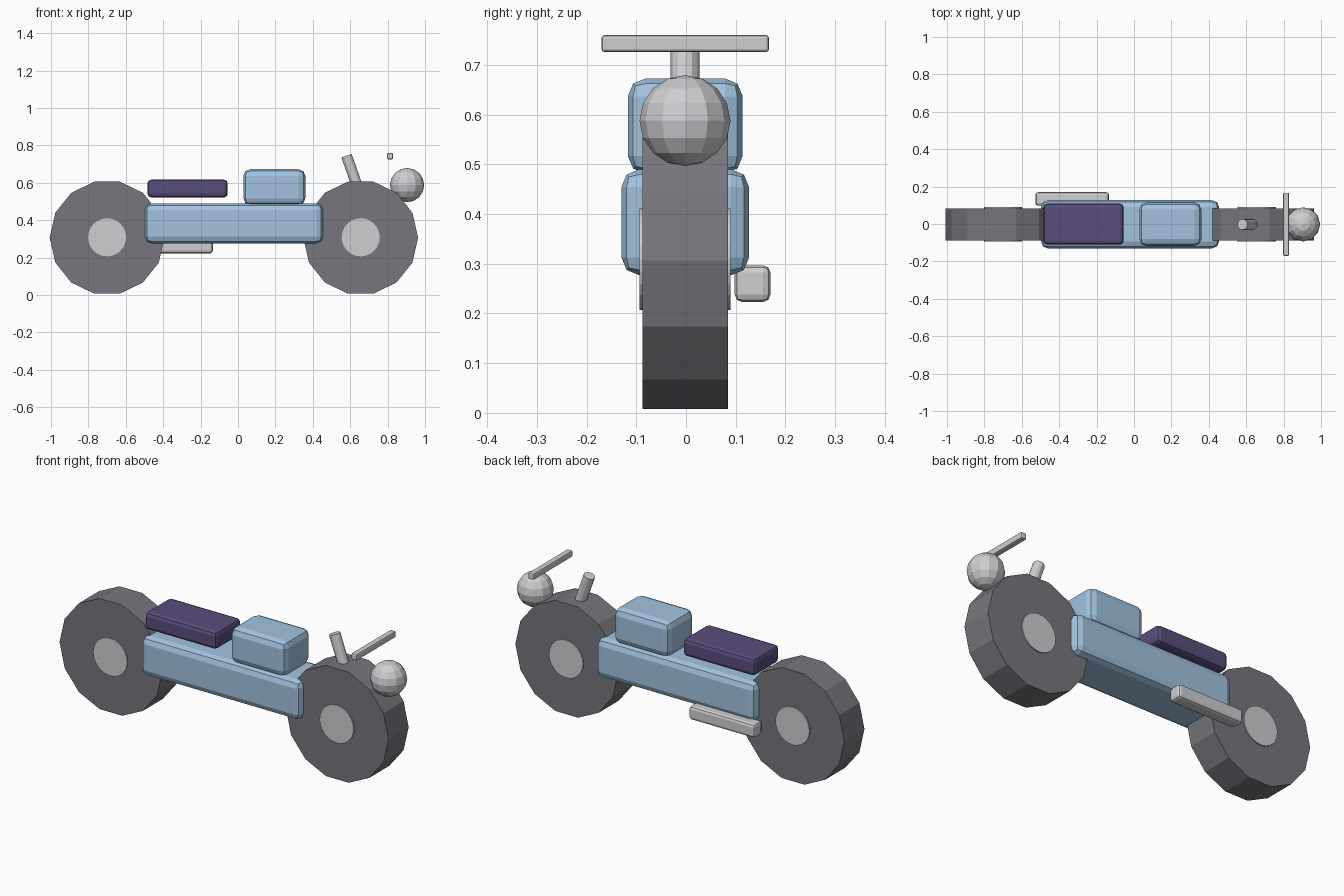
import bpy
import bmesh
import math
from mathutils import Matrix, Vector

default = bpy.data.objects.get("Cube")
if default:
    bpy.data.objects.remove(default, do_unlink=True)


def material(name, colour):
    m = bpy.data.materials.new(name)
    m.use_nodes = True
    m.diffuse_color = (*colour, 1)
    m.node_tree.nodes["Principled BSDF"].inputs["Base Color"].default_value = (*colour, 1)
    return m


RUBBER = material("dark grey rubber", (0.18, 0.18, 0.205))
STEEL = material("light steel", (0.62, 0.62, 0.64))
BLUE = material("sky blue paint", (0.36, 0.55, 0.74))
PURPLE = material("purple leather", (0.10, 0.075, 0.20))


def finish(name, bm, mat):
    mesh = bpy.data.meshes.new(name)
    bm.to_mesh(mesh)
    bm.free()
    mesh.materials.append(mat)
    ob = bpy.data.objects.new(name, mesh)
    bpy.context.collection.objects.link(ob)
    return ob


def box(name, low, high, mat, bevel):
    """Bevelled box between two opposite corners."""
    low, high = Vector(low), Vector(high)
    bm = bmesh.new()
    bmesh.ops.create_cube(bm, size=1)
    bmesh.ops.scale(bm, vec=high - low, verts=bm.verts)
    ob = finish(name, bm, mat)
    ob.location = (low + high) / 2
    mod = ob.modifiers.new("rounded edges", "BEVEL")
    mod.width = bevel
    mod.segments = 2
    return ob


def cylinder(name, centre, radius, depth, sides, mat, rotation):
    bm = bmesh.new()
    # Start the ring on local +Y so that a wheel has a corner at its top
    bmesh.ops.create_cone(bm, cap_ends=True, segments=sides, radius1=radius,
                          radius2=radius, depth=depth,
                          matrix=Matrix.Rotation(math.pi / 2, 4, "Z"))
    ob = finish(name, bm, mat)
    ob.location = centre
    ob.rotation_euler = rotation
    return ob


# Wheels with hubs
WHEEL_R = 0.307
for side, x in (("rear", -0.70), ("front", 0.656)):
    flat = (math.pi / 2, 0, 0)
    cylinder(side + "_wheel", (x, -0.002, WHEEL_R), WHEEL_R, 0.172, 14, RUBBER, flat)
    cylinder(side + "_hub", (x, -0.002, WHEEL_R + 0.002), 0.102, 0.184, 24, STEEL, flat)

# Body, tank, seat and exhaust
box("body", (-0.497, -0.130, 0.277), (0.455, 0.127, 0.490), BLUE, 0.036)
box("fuel_tank", (0.029, -0.117, 0.481), (0.360, 0.114, 0.673), BLUE, 0.036)
box("seat", (-0.484, -0.110, 0.522), (-0.055, 0.109, 0.617), PURPLE, 0.02)
box("exhaust_pipe", (-0.527, 0.098, 0.223), (-0.134, 0.170, 0.297), STEEL, 0.015)

# Steering stem, leaning back from the front wheel
TILT = math.radians(-19.5)
LENGTH = 0.34
top = Vector((0.580, -0.002, 0.745))
axis = Vector((math.sin(TILT), 0, math.cos(TILT)))
cylinder("steering_stem", top - axis * LENGTH / 2, 0.029, LENGTH, 12, STEEL, (0, TILT, 0))

# Handlebar and headlamp
box("handlebar", (0.797, -0.170, 0.726), (0.829, 0.167, 0.760), STEEL, 0.006)
bm = bmesh.new()
bmesh.ops.create_uvsphere(bm, u_segments=12, v_segments=8, radius=0.0915)
headlamp = finish("headlamp", bm, STEEL)
headlamp.location = (0.904, -0.002, 0.588)
